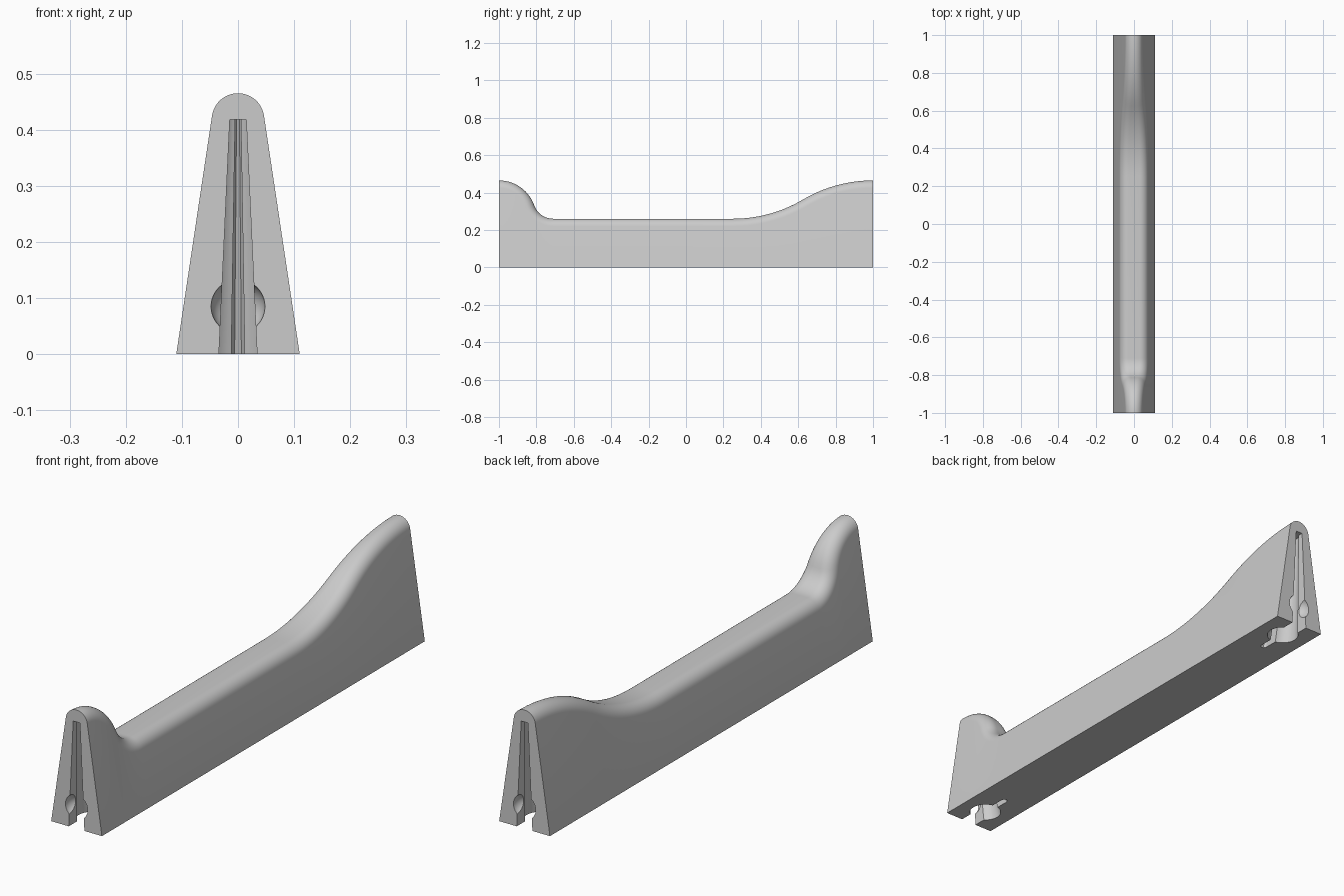
import bpy, bmesh, math
from mathutils import Vector

if "Cube" in bpy.data.objects:
    bpy.data.objects.remove(bpy.data.objects["Cube"], do_unlink=True)

HALF_BASE, LEAN = 0.11, 0.15      # half width at the floor, inward lean of the sides
LOW, HIGH, ROUND = 0.26, 0.465, 0.0468

grey = bpy.data.materials.new("plain_grey")
grey.use_nodes = True
grey.diffuse_color = (0.6, 0.6, 0.6, 1)
grey.node_tree.nodes["Principled BSDF"].inputs["Base Color"].default_value = (0.6, 0.6, 0.6, 1)


def make_object(name, bm):
    bmesh.ops.recalc_face_normals(bm, faces=bm.faces)
    mesh = bpy.data.meshes.new(name)
    bm.to_mesh(mesh)
    bm.free()
    mesh.materials.append(grey)
    obj = bpy.data.objects.new(name, mesh)
    bpy.context.collection.objects.link(obj)
    return obj


def end_curve(run, crest_share, steps):
    """Two tangent arcs from the end crest down to the low ridge: (distance, z, slope angle)."""
    rise = HIGH - LOW
    angle = 2 * math.atan(rise / run)
    total = run / math.sin(angle)
    crest, valley = total * crest_share, total * (1 - crest_share)
    pts = []
    for i in range(steps + 1):
        a = angle * i / steps
        pts.append((crest * math.sin(a), HIGH - crest * (1 - math.cos(a)), a))
    for i in range(steps - 1, -1, -1):
        a = angle * i / steps
        pts.append((run - valley * math.sin(a), LOW + valley * (1 - math.cos(a)), a))
    return pts


# Ridge line along the length, with its upward normals
ridge = [(Vector((0, d - 1, z)), Vector((0, math.sin(a), math.cos(a))))
         for d, z, a in end_curve(0.29, 0.65, 14)]
ridge += [(Vector((0, 1 - d, z)), Vector((0, -math.sin(a), math.cos(a))))
          for d, z, a in reversed(end_curve(0.75, 0.5, 16))]


def rib(point, normal):
    """Half section: crest centre, rolled edge, then straight down the leaning side."""
    side = Vector((1, 0, LEAN)).normalized()
    centre = point - normal * ROUND
    centre.x = max(0, HALF_BASE - LEAN * centre.z - ROUND * math.hypot(1, LEAN))
    half = []
    for i in range(11):
        turn = normal.lerp(side, 0) if i == 0 else normal.slerp(side, i / 10)
        half.append(centre + turn * ROUND)
    half.append(Vector((HALF_BASE, half[-1].y, 0)))
    mirrored = [Vector((-p.x, p.y, p.z)) for p in reversed(half)]
    return mirrored + half


# Body lofted through the ribs
bm = bmesh.new()
rings = [[bm.verts.new(p) for p in rib(*station)] for station in ridge]
for a, b in zip(rings, rings[1:]):
    for i in range(len(a)):
        j = (i + 1) % len(a)
        bm.faces.new((a[i], a[j], b[j], b[i]))
bm.faces.new(rings[0])
bm.faces.new(rings[-1])
bmesh.ops.remove_doubles(bm, verts=bm.verts, dist=0.0003)
body = make_object("ridge_body", bm)


# Keyhole pocket: slot, round well and thin slit, all tapering upward toward the end face
def keyhole_cutter(end):
    well, depth, slot, slit = 0.06, 0.1, 0.034, 0.012
    start, stop = math.asin(slot / well), math.pi - math.asin(slit / well)
    half = [(slot, -0.1)]
    for i in range(17):
        a = start + (stop - start) * i / 16
        half.append((well * math.sin(a), depth - well * math.cos(a)))
    half += [(slit, 0.215), (slit * 0.5, 0.225)]
    outline = half + [(-x, d) for x, d in reversed(half)]
    cut = bmesh.new()
    loops = []
    for z in (-0.05, 0.418):
        s = 1 - 0.57 * z / 0.418
        loops.append([cut.verts.new((x * s, end * (1 - d * s), z)) for x, d in outline])
    for i in range(len(outline)):
        j = (i + 1) % len(outline)
        cut.faces.new((loops[0][i], loops[0][j], loops[1][j], loops[1][i]))
    for loop in loops:
        cut.faces.new(loop)
    return make_object("keyhole_cutter", cut)


# Ball socket in each end face
def socket_cutter(end):
    cut = bmesh.new()
    bmesh.ops.create_uvsphere(cut, u_segments=40, v_segments=24, radius=0.048)
    bmesh.ops.translate(cut, verts=cut.verts, vec=(0, end, 0.085))
    return make_object("socket_cutter", cut)


bpy.context.view_layer.objects.active = body
body.select_set(True)
for end in (-1, 1):
    for cutter in (keyhole_cutter(end), socket_cutter(end)):
        cutter.hide_render = True
        mod = body.modifiers.new("cut", 'BOOLEAN')
        mod.operation, mod.solver, mod.object = 'DIFFERENCE', 'EXACT', cutter
        bpy.ops.object.modifier_apply(modifier=mod.name)
        bpy.data.objects.remove(cutter, do_unlink=True)

bpy.ops.object.shade_smooth_by_angle(angle=math.radians(30))
